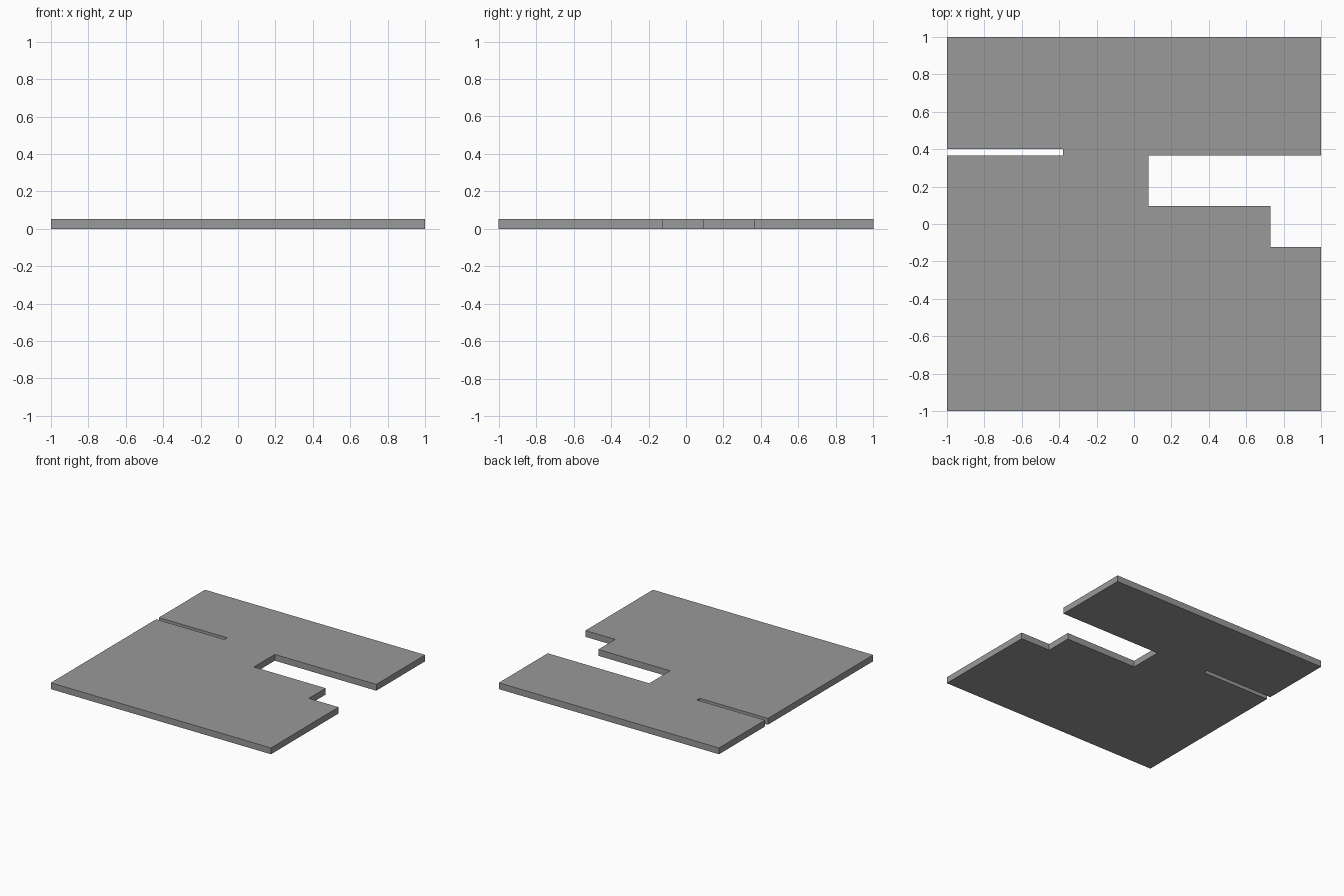
import bpy, bmesh

if "Cube" in bpy.data.objects:
    bpy.data.objects.remove(bpy.data.objects["Cube"])

THICKNESS = 0.052

# Outline seen from above, counter-clockwise from the front left corner
outline = [
    (-1, -1), (1, -1),
    # stepped opening on the right
    (1, -0.123), (0.73, -0.123), (0.73, 0.095), (0.078, 0.095),
    (0.078, 0.366), (1, 0.366),
    (1, 1), (-1, 1),
    # narrow slot on the left
    (-1, 0.402), (-0.38, 0.402), (-0.38, 0.366), (-1, 0.366),
]

# Flat slab extruded from the outline
bm = bmesh.new()
face = bm.faces.new([bm.verts.new((x, y, 0)) for x, y in outline])
top = bmesh.ops.extrude_face_region(bm, geom=[face], use_keep_orig=True)
bmesh.ops.translate(bm, vec=(0, 0, THICKNESS),
                    verts=[v for v in top["geom"] if isinstance(v, bmesh.types.BMVert)])
bmesh.ops.recalc_face_normals(bm, faces=bm.faces)

mesh = bpy.data.meshes.new("floor_slab")
bm.to_mesh(mesh)
bm.free()

# Dark grey finish
grey = bpy.data.materials.new("dark_grey")
grey.diffuse_color = (0.32, 0.32, 0.32, 1)
grey.use_nodes = True
grey.node_tree.nodes["Principled BSDF"].inputs["Base Color"].default_value = grey.diffuse_color
mesh.materials.append(grey)
bpy.context.collection.objects.link(bpy.data.objects.new("floor_slab", mesh))
